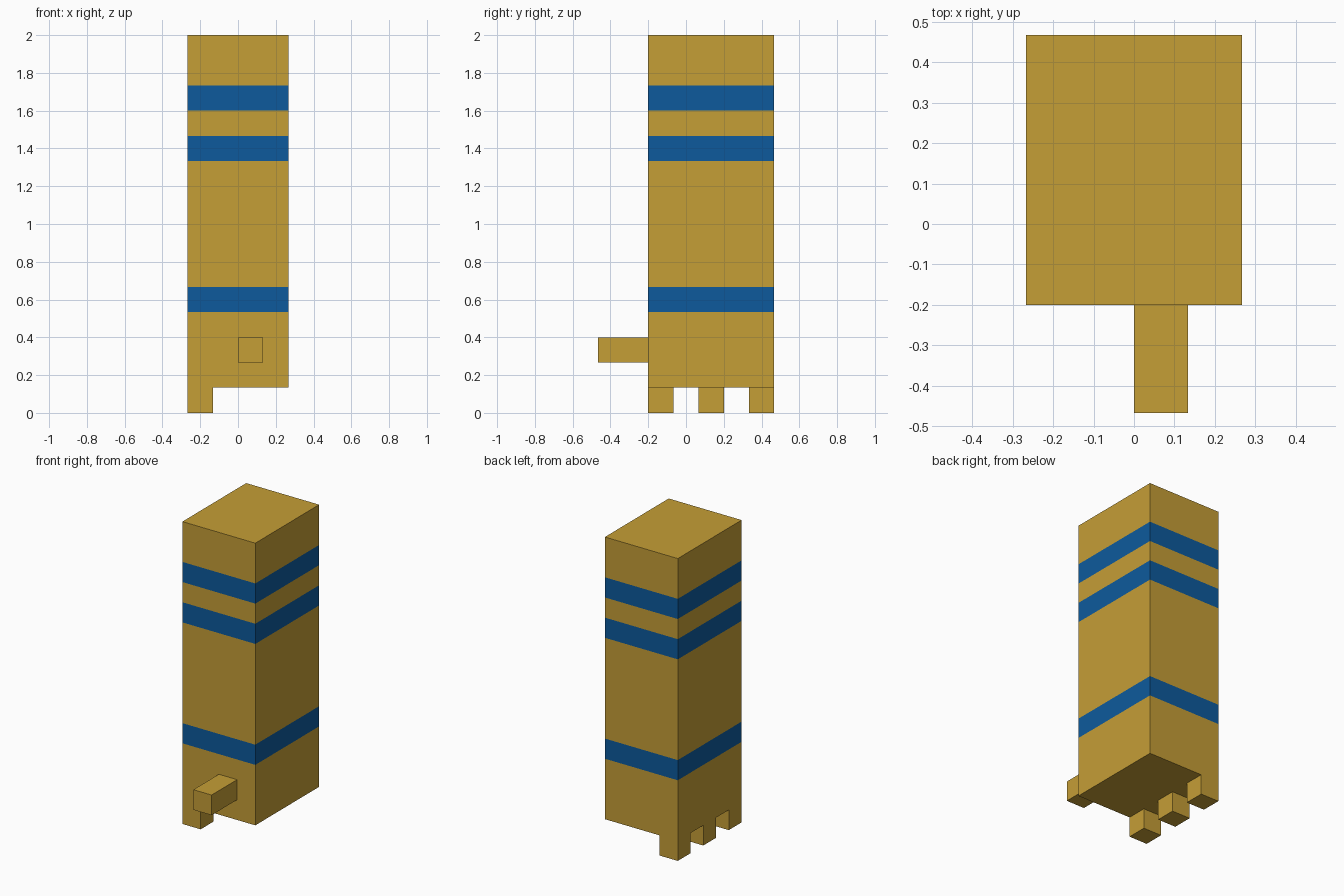
import bpy, bmesh
from mathutils import Vector

if "Cube" in bpy.data.objects:
    bpy.data.objects.remove(bpy.data.objects["Cube"])

U = 2 / 15  # the model sits on a regular block grid


def material(name, rgb):
    m = bpy.data.materials.new(name)
    m.diffuse_color = (*rgb, 1)
    m.use_nodes = True
    m.node_tree.nodes["Principled BSDF"].inputs["Base Color"].default_value = m.diffuse_color
    return m


TAN = material("tan", (0.558, 0.342, 0.037))
BLUE = material("blue", (0.004, 0.102, 0.333))


def box(name, lo, hi, bands=()):
    """Box between two grid corners, with optional blue bands (grid heights)."""
    lo, hi = Vector(lo) * U, Vector(hi) * U
    bm = bmesh.new()
    bmesh.ops.create_cube(bm, size=1)
    for v in bm.verts:
        v.co = [(lo[i] + hi[i]) / 2 + v.co[i] * (hi[i] - lo[i]) for i in range(3)]
    for z in (h * U for band in bands for h in band):
        bmesh.ops.bisect_plane(bm, geom=bm.verts[:] + bm.edges[:] + bm.faces[:],
                               plane_co=(0, 0, z), plane_no=(0, 0, 1))
    for f in bm.faces:
        z = f.calc_center_median().z / U
        f.material_index = int(any(a < z < b for a, b in bands))
    me = bpy.data.meshes.new(name)
    bm.to_mesh(me)
    bm.free()
    me.materials.append(TAN)
    if bands:
        me.materials.append(BLUE)
    ob = bpy.data.objects.new(name, me)
    bpy.context.collection.objects.link(ob)


# Tall body with three blue stripes running all the way round
box("body", (-2, -1.5, 1), (2, 3.5, 15), bands=((4, 5), (10, 11), (12, 13)))

# Peg sticking out of the front
box("front_peg", (0, -3.5, 2), (1, -1.5, 3))

# Row of three feet along the left edge
for i in range(3):
    y = -1.5 + 2 * i
    box(f"foot_{i + 1}", (-2, y, 0), (-1, y + 1, 1))
